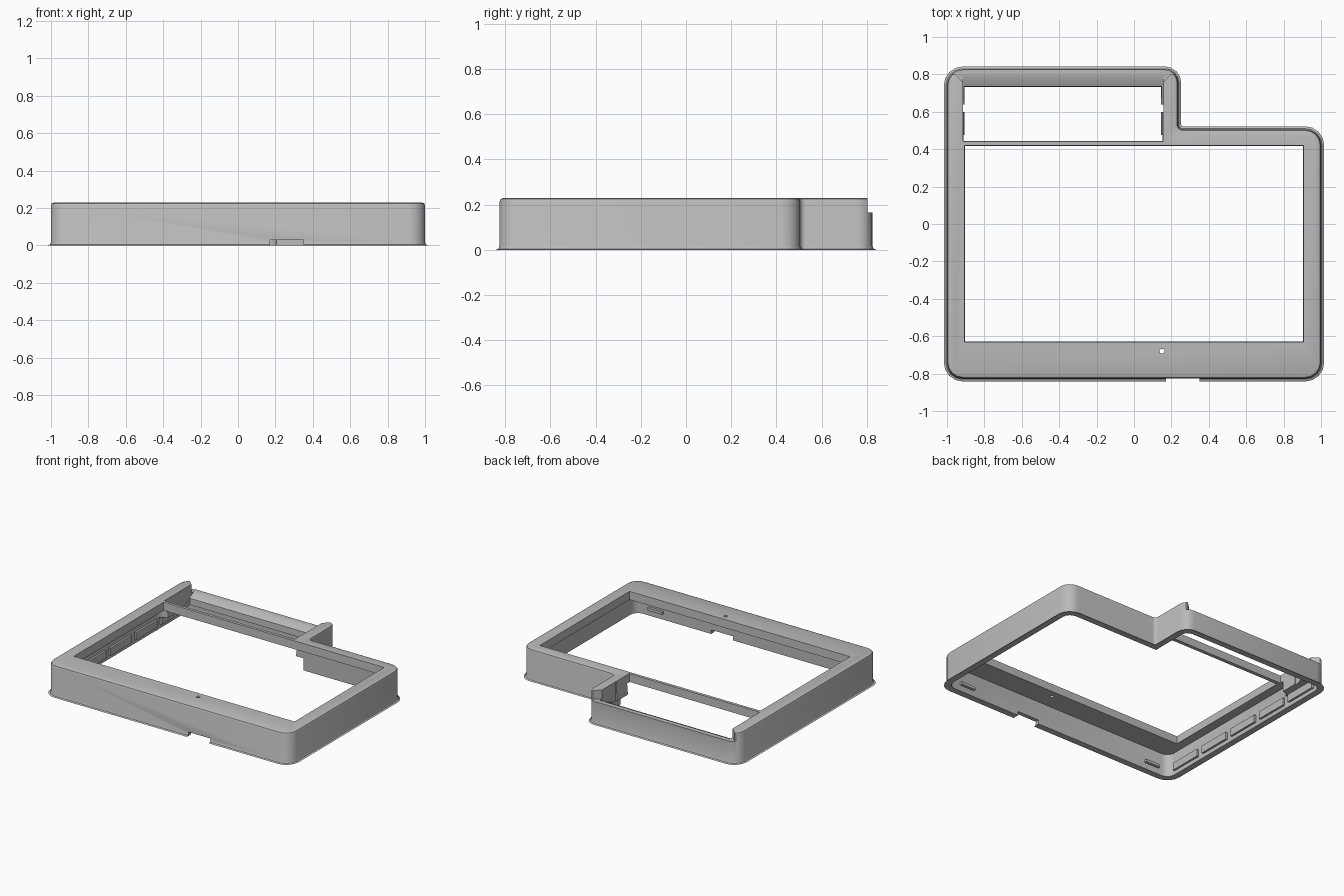
import bpy, bmesh, math

cube = bpy.data.objects.get("Cube")
if cube:
    bpy.data.objects.remove(cube, do_unlink=True)

grey = bpy.data.materials.new("matte grey")
grey.use_nodes = True
grey.diffuse_color = (0.5, 0.5, 0.5, 1)
grey.node_tree.nodes["Principled BSDF"].inputs["Base Color"].default_value = (0.5, 0.5, 0.5, 1)


def rect(x0, x1, y0, y1, grow=0):
    return [(x0 - grow, y0 - grow), (x1 + grow, y0 - grow),
            (x1 + grow, y1 + grow), (x0 - grow, y1 + grow)]


def finish(name, bm):
    bmesh.ops.recalc_face_normals(bm, faces=bm.faces)
    mesh = bpy.data.meshes.new(name)
    bm.to_mesh(mesh)
    bm.free()
    mesh.materials.append(grey)
    obj = bpy.data.objects.new(name, mesh)
    bpy.context.collection.objects.link(obj)
    return obj


def prism(name, bottom, z0, z1, top=None, radii=None, edge=0):
    """Upright prism; radii rounds the uprights, edge rounds both rims."""
    bm = bmesh.new()
    low = [bm.verts.new((x, y, z0)) for x, y in bottom]
    high = [bm.verts.new((x, y, z1)) for x, y in top or bottom]
    bm.faces.new(low)
    bm.faces.new(high)
    n = len(low)
    for i in range(n):
        j = (i + 1) % n
        bm.faces.new((low[i], low[j], high[j], high[i]))
    if radii:
        uprights = [bm.edges.get((a, b)) for a, b in zip(low, high)]
        for radius in set(radii):
            chosen = [e for e, r in zip(uprights, radii) if r == radius]
            bmesh.ops.bevel(bm, geom=chosen, offset=radius, segments=4,
                            profile=0.5, affect='EDGES')
    if edge:
        rims = [e for e in bm.edges
                if abs(e.verts[0].co.z - e.verts[1].co.z) < 1e-5]
        bmesh.ops.bevel(bm, geom=rims, offset=edge, segments=2,
                        profile=0.5, affect='EDGES')
    return finish(name, bm)


def side_prism(name, profile, x0, x1):
    """Prism along x from a (y, z) profile."""
    bm = bmesh.new()
    a = [bm.verts.new((x0, y, z)) for y, z in profile]
    b = [bm.verts.new((x1, y, z)) for y, z in profile]
    bm.faces.new(a)
    bm.faces.new(b)
    for i in range(len(a)):
        j = (i + 1) % len(a)
        bm.faces.new((a[i], a[j], b[j], b[i]))
    return finish(name, bm)


# Stepped outer body
body = prism("bezel_shell",
             [(-1, -.825), (1, -.825), (1, .505), (.235, .505), (.235, .825), (-1, .825)],
             0, .23, radii=[.085, .085, .085, .025, .07, .085], edge=.017)

# Hollow underside: main bay and shallower rear bay
main_window = rect(-.9, .9, -.625, .415)
rear_window = rect(-.905, .14, .45, .73)
cutters = [
    prism("main_bay_cutter", rect(-.97, .97, -.795, .475), -.1, .17, radii=[.06] * 4),
    prism("rear_bay_cutter", rect(-.97, .205, .4, .795), -.1, .09, radii=[.05] * 4),
    # Openings, flared toward the top
    prism("main_window_cutter", main_window, .1, .24,
          top=rect(-.9, .9, -.625, .415, .006)),
    prism("rear_window_cutter", rear_window, .04, .24,
          top=rect(-.915, .157, .442, .74)),
    # Lowered back edge with splayed ends and a sloping shelf
    prism("rear_drop_cutter",
          [(-.915, .785), (-.915, .76), (-.96, .802), (-1.1, .802), (-1.1, .9),
           (.4, .9), (.4, .802), (.2, .802), (.157, .76), (.157, .785)], .165, .3),
    side_prism("shelf_slope_cutter",
               [(.6, .07), (.79, .165), (.79, .3), (.6, .3)], -.915, .157),
    # Cable notch in the front wall
    side_prism("cable_notch_cutter",
               [(-.9, -.05), (-.7, -.05), (-.7, .03), (-.9, .03)], .17, .35),
]
bm = bmesh.new()
bmesh.ops.create_cone(bm, cap_ends=True, segments=16, radius1=.013, radius2=.013, depth=.3)
bmesh.ops.translate(bm, verts=bm.verts, vec=(.15, -.68, .2))
cutters.append(finish("pinhole_cutter", bm))

# Apply the cuts
for cutter in cutters:
    cutter.hide_render = True
    mod = body.modifiers.new("cut", 'BOOLEAN')
    mod.operation = 'DIFFERENCE'
    mod.solver = 'EXACT'
    mod.object = cutter
graph = bpy.context.evaluated_depsgraph_get()
cut_mesh = bpy.data.meshes.new_from_object(body.evaluated_get(graph))
body.modifiers.clear()
body.data = cut_mesh
for cutter in cutters:
    bpy.data.objects.remove(cutter, do_unlink=True)

# Snap pads along the inside of the left-hand wall
for i in range(5):
    y = -.73 + i * .3
    prism(f"side_pad_{i + 1}", rect(-.975, -.955, y, y + .25), .03, .085)

# Small clips on the inside of the front wall
for i, x in enumerate((-.82, .8)):
    prism(f"front_clip_{i + 1}", rect(x - .06, x + .06, -.8, -.775), .045, .065)

# Smooth rounded corners, sharp elsewhere
bpy.ops.object.select_all(action='DESELECT')
body.select_set(True)
bpy.context.view_layer.objects.active = body
bpy.ops.object.shade_smooth_by_angle(angle=math.radians(30))
